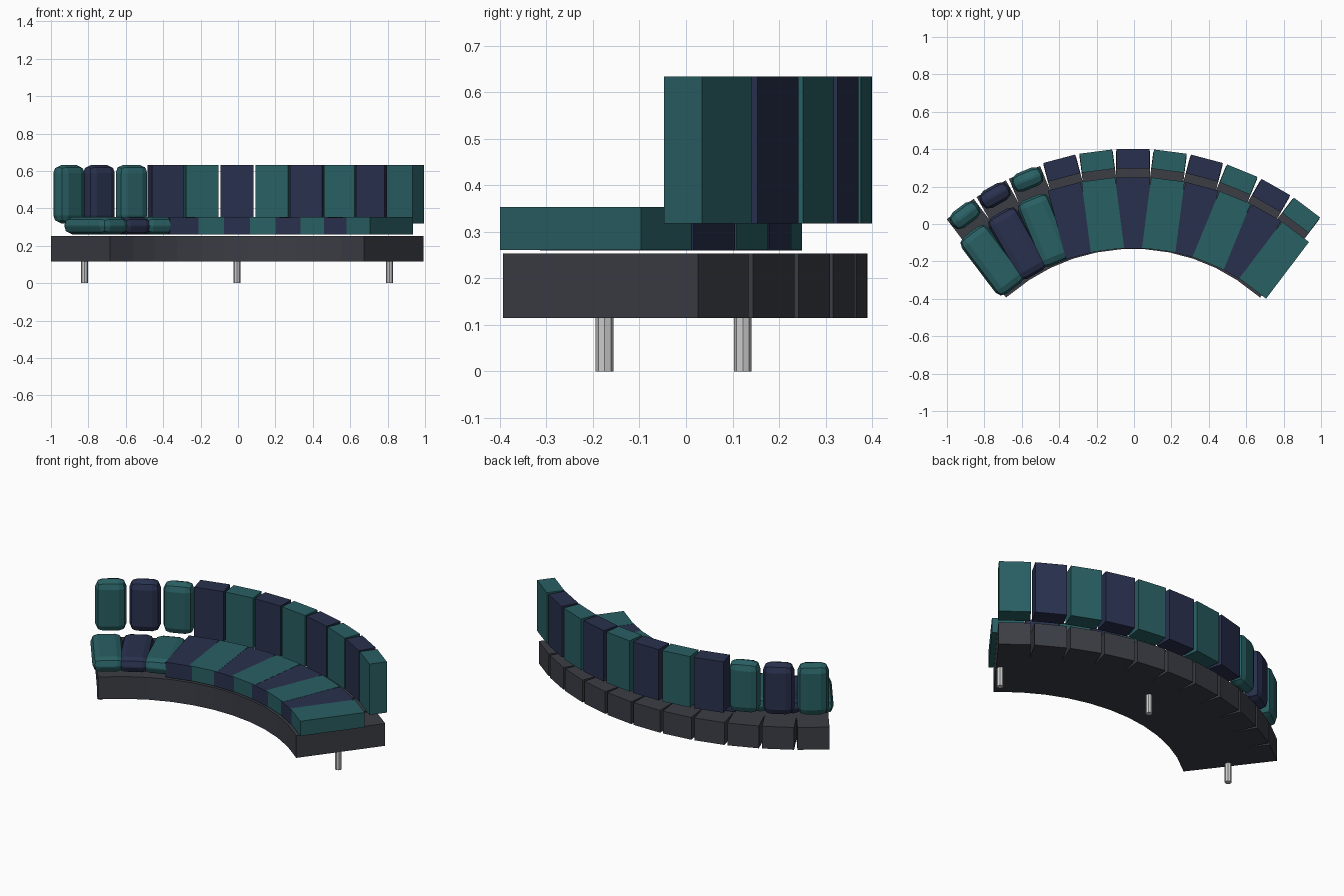
import bpy, bmesh, math
from mathutils import Matrix

if "Cube" in bpy.data.objects:
    bpy.data.objects.remove(bpy.data.objects["Cube"])

CX = -0.005                      # arc centre in x
STEP = math.radians(7.42)        # angle between neighbouring segments


def material(name, rgb):
    m = bpy.data.materials.new(name)
    m.diffuse_color = (*rgb, 1)
    m.use_nodes = True
    m.node_tree.nodes["Principled BSDF"].inputs["Base Color"].default_value = m.diffuse_color
    return m


teal = material("teal fabric", (0.022, 0.115, 0.125))
navy = material("navy fabric", (0.022, 0.03, 0.075))
dark = material("dark frame", (0.045, 0.048, 0.06))
metal = material("metal", (0.55, 0.55, 0.57))


def make_object(name, bm, mat):
    me = bpy.data.meshes.new(name)
    bm.to_mesh(me)
    bm.free()
    me.materials.append(mat)
    ob = bpy.data.objects.new(name, me)
    bpy.context.collection.objects.link(ob)
    return ob


def arc_block(name, i, radius, y_mid, size, z0, mat, pillow=0):
    """Box number i on an arc whose middle block is centred at y_mid."""
    w, d, h = size
    bm = bmesh.new()
    bmesh.ops.create_cube(bm, size=1)
    bmesh.ops.scale(bm, vec=(w, d, h), verts=bm.verts)
    if pillow:
        bmesh.ops.bevel(bm, geom=bm.edges[:], offset=pillow, segments=2,
                        profile=0.5, affect='EDGES')
    ob = make_object(name, bm, mat)
    a = i * STEP
    ob.matrix_world = (Matrix.Translation((CX, y_mid - radius, z0 + h / 2))
                       @ Matrix.Rotation(-a, 4, 'Z')
                       @ Matrix.Translation((0, radius, 0)))
    return ob


for i in range(-5, 6):
    is_teal = i % 2 != 0
    fabric = teal if is_teal else navy
    soft = i <= -3               # the three left segments are rounded pillows
    n = i + 6
    # frame block
    arc_block(f"base_{n}", i, 1.2695, 0.1275, (0.18, 0.525, 0.138), 0.115, dark)
    # seat cushion, teal ones lie a hair higher where neighbours overlap
    lift = 0.001 if is_teal else 0
    arc_block(f"seat_{n}", i, 1.25, 0.0595, (0.18, 0.38, 0.092), 0.26 + lift,
              fabric, 0.042 if soft else 0)
    # back cushion
    arc_block(f"back_{n}", i, 1.4905, 0.3485, (0.176, 0.103, 0.315), 0.318,
              fabric, 0.045 if soft else 0)

# legs
for name, x, y in (("left_leg", -0.815, -0.175), ("middle_leg", 0, 0.122),
                   ("right_leg", 0.815, -0.175)):
    bm = bmesh.new()
    bmesh.ops.create_cone(bm, cap_ends=True, segments=8, radius1=0.019,
                          radius2=0.019, depth=0.12)
    ob = make_object(name, bm, metal)
    ob.location = (CX + x, y, 0.06)
